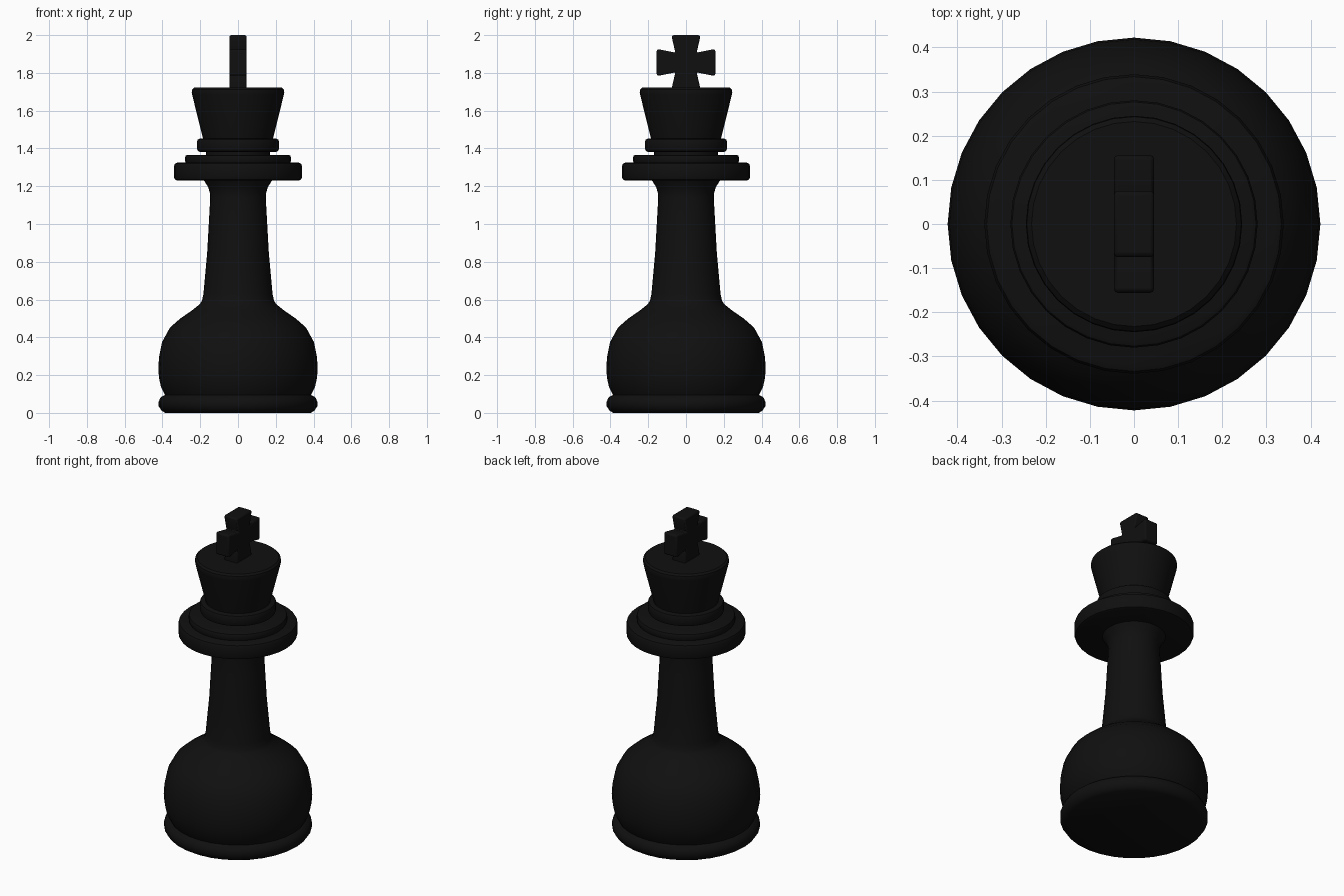
import bpy, bmesh, math

if "Cube" in bpy.data.objects:
    bpy.data.objects.remove(bpy.data.objects["Cube"])

SIDES = 32
black = bpy.data.materials.new("black_paint")
black.diffuse_color = (0.005, 0.005, 0.005, 1)
black.use_nodes = True
black.node_tree.nodes["Principled BSDF"].inputs["Base Color"].default_value = black.diffuse_color


def finish(name, bm, angle):
    bmesh.ops.recalc_face_normals(bm, faces=bm.faces)
    mesh = bpy.data.meshes.new(name)
    bm.to_mesh(mesh)
    bm.free()
    mesh.materials.append(black)
    ob = bpy.data.objects.new(name, mesh)
    bpy.context.collection.objects.link(ob)
    bpy.ops.object.select_all(action='DESELECT')
    ob.select_set(True)
    bpy.context.view_layer.objects.active = ob
    bpy.ops.object.shade_smooth_by_angle(angle=math.radians(angle))
    return ob


def lathe(name, profile, angle=40):
    """Turn a (radius, z) profile about the z axis and cap both ends."""
    bm = bmesh.new()
    rings = []
    for r, z in profile:
        rings.append([bm.verts.new((r * math.cos(2 * math.pi * i / SIDES),
                                    r * math.sin(2 * math.pi * i / SIDES), z))
                      for i in range(SIDES)])
    for a, b in zip(rings, rings[1:]):
        for i in range(SIDES):
            j = (i + 1) % SIDES
            bm.faces.new((a[i], a[j], b[j], b[i]))
    bm.faces.new(rings[0][::-1])
    bm.faces.new(rings[-1])
    return finish(name, bm, angle)


def disc(r, z0, z1, b):
    """Profile of a disc with rounded edges."""
    c = b * 0.3
    return [(r - b, z0), (r - c, z0 + c), (r, z0 + b),
            (r, z1 - b), (r - c, z1 - c), (r - b, z1)]


# Foot, round lower body and stem in one turned shape
lathe("body", [
    (0.385, 0), (0.405, 0.012), (0.42, 0.035), (0.42, 0.06), (0.41, 0.082),
    (0.387, 0.095), (0.392, 0.105), (0.408, 0.138), (0.418, 0.185),
    (0.422, 0.235), (0.418, 0.295), (0.402, 0.375), (0.36, 0.452),
    (0.305, 0.5), (0.24, 0.545), (0.2, 0.578), (0.19, 0.597), (0.183, 0.63),
    (0.163, 0.85), (0.152, 1.05), (0.147, 1.14), (0.149, 1.165),
    (0.158, 1.195), (0.183, 1.235)])

# Stacked collar discs and the neck through them
lathe("wide_collar", disc(0.339, 1.23, 1.325, 0.018))
lathe("upper_collar", disc(0.28, 1.32, 1.366, 0.012))
lathe("neck", [(0.17, 1.35), (0.17, 1.40)])
lathe("neck_ring", disc(0.217, 1.382, 1.452, 0.015))

# Flared crown
lathe("crown", [(0.182, 1.44), (0.187, 1.46), (0.243, 1.685), (0.245, 1.697),
                (0.243, 1.712), (0.232, 1.722)])

# Flared cross on top: one arm outline turned four times, then extruded in x
mid, half = 1.855, 0.045
arm = [(0.053, 0.053), (0.071, 0.136), (0.068, 0.147),
       (-0.068, 0.147), (-0.071, 0.136)]
outline = []
for k in range(4):
    a = math.radians(90 * k)
    for y, z in arm:
        outline.append((y * math.cos(a) - z * math.sin(a),
                        y * math.sin(a) + z * math.cos(a)))
bm = bmesh.new()
# horizontal reach is a little larger than the vertical one
verts = [bm.verts.new((-half, y * 1.06, mid + z * 0.985)) for y, z in outline]
face = bm.faces.new(verts)
ext = bmesh.ops.extrude_face_region(bm, geom=[face])
bmesh.ops.translate(bm, vec=(2 * half, 0, 0),
                    verts=[v for v in ext["geom"] if isinstance(v, bmesh.types.BMVert)])
cross = finish("cross", bm, 40)
bev = cross.modifiers.new("soft_edges", 'BEVEL')
bev.width = 0.008
bev.segments = 2
